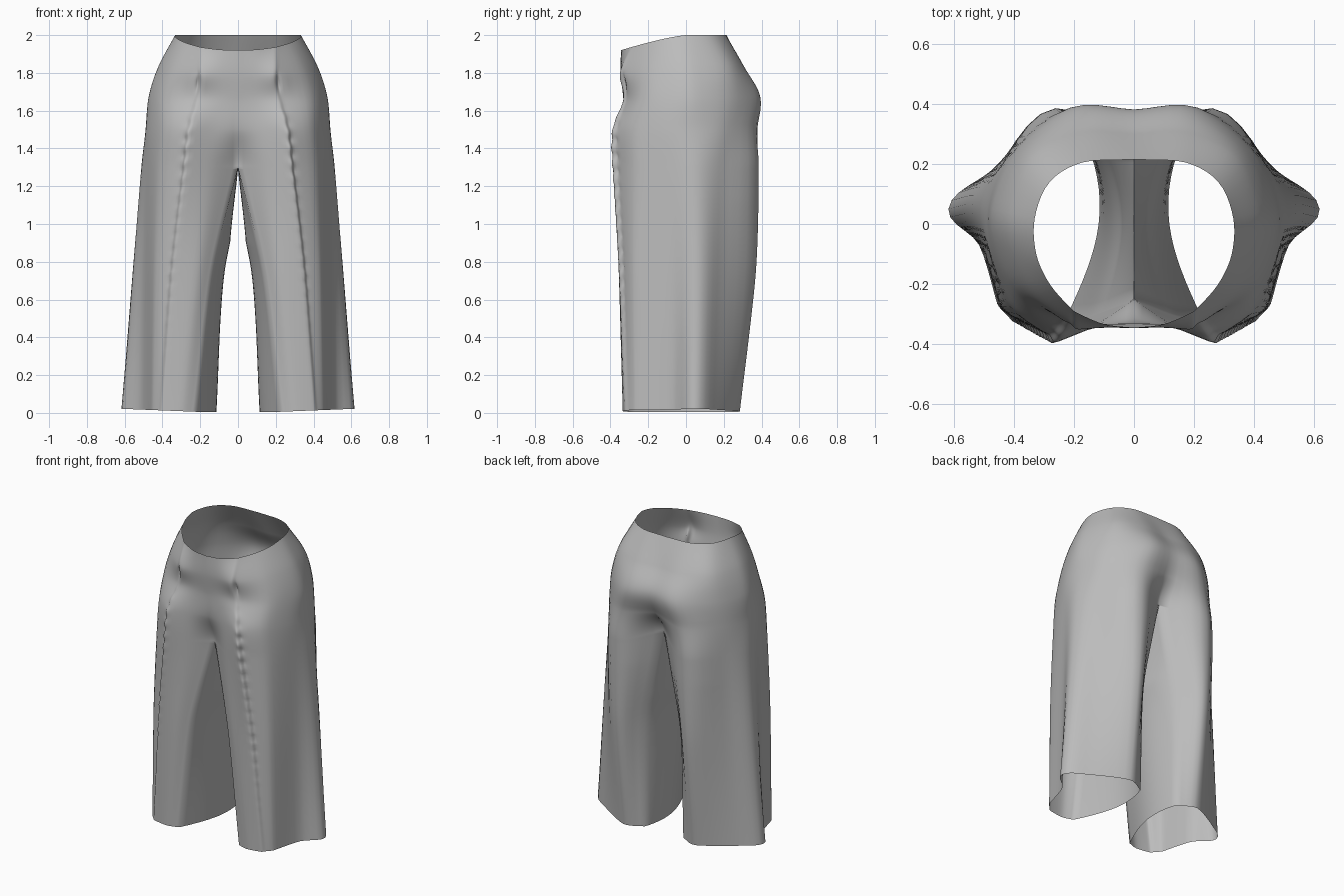
import bpy, bmesh, math
from mathutils import Vector

cube = bpy.data.objects.get("Cube")
if cube:
    bpy.data.objects.remove(cube)

# Half outline at each height, from centre front round the outside to centre back:
# front, front panel, pleat ridge, pleat valley, front corner, side, side ridge,
# back corner, back crease, back
LEVELS = [
    (2.0, [(0, -.345), (.1, -.333), (.19, -.295), (.21, -.28), (.28, -.2),
           (.325, -.1), (.33, .02), (.28, .14), (.17, .205), (0, .215)]),
    (1.83, [(0, -.345), (.1, -.345), (.195, -.35), (.22, -.33), (.345, -.22),
            (.41, -.08), (.42, .04), (.345, .225), (.18, .305), (0, .3)]),
    (1.67, [(0, -.332), (.1, -.332), (.21, -.33), (.235, -.315), (.38, -.24),
            (.455, -.09), (.47, .05), (.385, .245), (.195, .385), (0, .38)]),
    (1.5, [(0, -.32), (.13, -.345), (.255, -.39), (.28, -.365), (.395, -.28),
           (.475, -.1), (.485, .06), (.42, .22), (.245, .373), (0, .335)]),
    (1.3, [(0, -.25), (.14, -.34), (.28, -.39), (.3, -.36), (.415, -.275),
           (.485, -.09), (.51, .06), (.44, .2), (.26, .385), (0, .24)]),
    (.75, [(.135, -.3), (.22, -.35), (.345, -.355), (.365, -.33), (.44, -.275),
           (.5, -.08), (.557, .065), (.46, .19), (.27, .37), (.13, .25)]),
    (0, [(.225, -.31), (.3, -.335), (.4, -.325), (.42, -.305), (.455, -.265),
         (.515, -.07), (.617, .05), (.49, .165), (.27, .285), (.145, .235)]),
]
CROTCH = 4      # level where the legs part
ROWS = 24       # rows per level
COLS = 5        # columns per outline segment
INNER = 14      # columns across the inside leg


def smooth_path(points, steps):
    """Curve through points, with tangents limited so close points stay crisp."""
    def tangent(i):
        if i in (0, len(points) - 1):
            j = min(i, len(points) - 2)
            return points[j + 1] - points[j]
        before, after = points[i] - points[i - 1], points[i + 1] - points[i]
        return (before + after).normalized() * min(before.length, after.length)

    out = []
    for i in range(len(points) - 1):
        a, b, ta, tb = points[i], points[i + 1], tangent(i), tangent(i + 1)
        for k in range(steps):
            t = k / steps
            out.append(a * (1 + 2 * t) * (1 - t) ** 2 + ta * t * (1 - t) ** 2
                       + b * t * t * (3 - 2 * t) - tb * t * t * (1 - t))
    return out + [points[-1].copy()]


def ramp(value, low, high):
    return max(0, min(1, (value - low) / (high - low)))


def pleat_offset(z, column):
    """Gathered ripples beside the pleat, and the stitched dart above it."""
    near = max(0, 1 - abs(column / COLS - 2.5) / .7)
    gather = ramp(z, .15, .7) * ramp(1.65 - z, 0, .2)
    dart = .025 * math.exp(-((z - 1.77) / .06) ** 2)
    return near * (gather * (.006 + .01 * math.sin(z * 75)) + dart)


def finish_point(p, column=None):
    """Place the hem, the back of the crotch and the dipping front of the waist."""
    z = p.z
    if column is not None:
        p.y += pleat_offset(z, column)
    p.z -= .08 * ramp(z, 1.6, 2) ** 1.5 * ramp(-p.y, 0, .345) ** 1.3
    p.z += (.07 * ramp(p.y, .05, .24) * ramp(.2 - p.x, 0, .2)
            * math.exp(-((z - 1.3) / .22) ** 2))
    p.z += (.005 + .04 * max(0, p.x - .2)) * ramp(.3 - z, 0, .3)
    return p


# Outline columns run down through every level
rails = [smooth_path([Vector((*ring[i], z)) for z, ring in LEVELS], ROWS)
         for i in range(len(LEVELS[0][1]))]
for rail in (rails[0], rails[-1]):
    for p in rail[:CROTCH * ROWS + 1]:
        p.x = 0

bm = bmesh.new()
outer, inner = [], []
for r in range(len(rails[0])):
    ring = smooth_path([rail[r] for rail in rails], COLS)
    front, back = ring[0].copy(), ring[-1].copy()
    row = [bm.verts.new(finish_point(p, c)) for c, p in enumerate(ring)]
    outer.append(row)
    if r < CROTCH * ROWS:
        continue
    # Inside leg, from the back edge to the front edge
    depth = ramp(front.z, 1.3, .9)
    span = [row[-1]]
    for k in range(1, INNER):
        t = k / INNER
        p = back.lerp(front, t)
        p.x = max(0, p.x - .062 * depth * math.sin(math.pi * t ** .88))
        span.append(bm.verts.new(finish_point(p)))
    inner.append(span + [row[0]])

for grid in (outer, inner):
    for top, low in zip(grid, grid[1:]):
        for c in range(len(top) - 1):
            bm.faces.new((top[c], low[c], low[c + 1], top[c + 1]))

mesh = bpy.data.meshes.new("trousers")
bm.to_mesh(mesh)
bm.free()
trousers = bpy.data.objects.new("trousers", mesh)
bpy.context.collection.objects.link(trousers)

# Grey cloth
cloth = bpy.data.materials.new("grey cloth")
cloth.use_nodes = True
grey = (.5, .5, .5, 1)
cloth.diffuse_color = grey
cloth.node_tree.nodes["Principled BSDF"].inputs["Base Color"].default_value = grey
mesh.materials.append(cloth)

# Other half
mirror = trousers.modifiers.new("other half", 'MIRROR')
mirror.use_clip = True
mirror.merge_threshold = .001

bpy.context.view_layer.objects.active = trousers
trousers.select_set(True)
bpy.ops.object.shade_smooth_by_angle(angle=math.radians(75))
